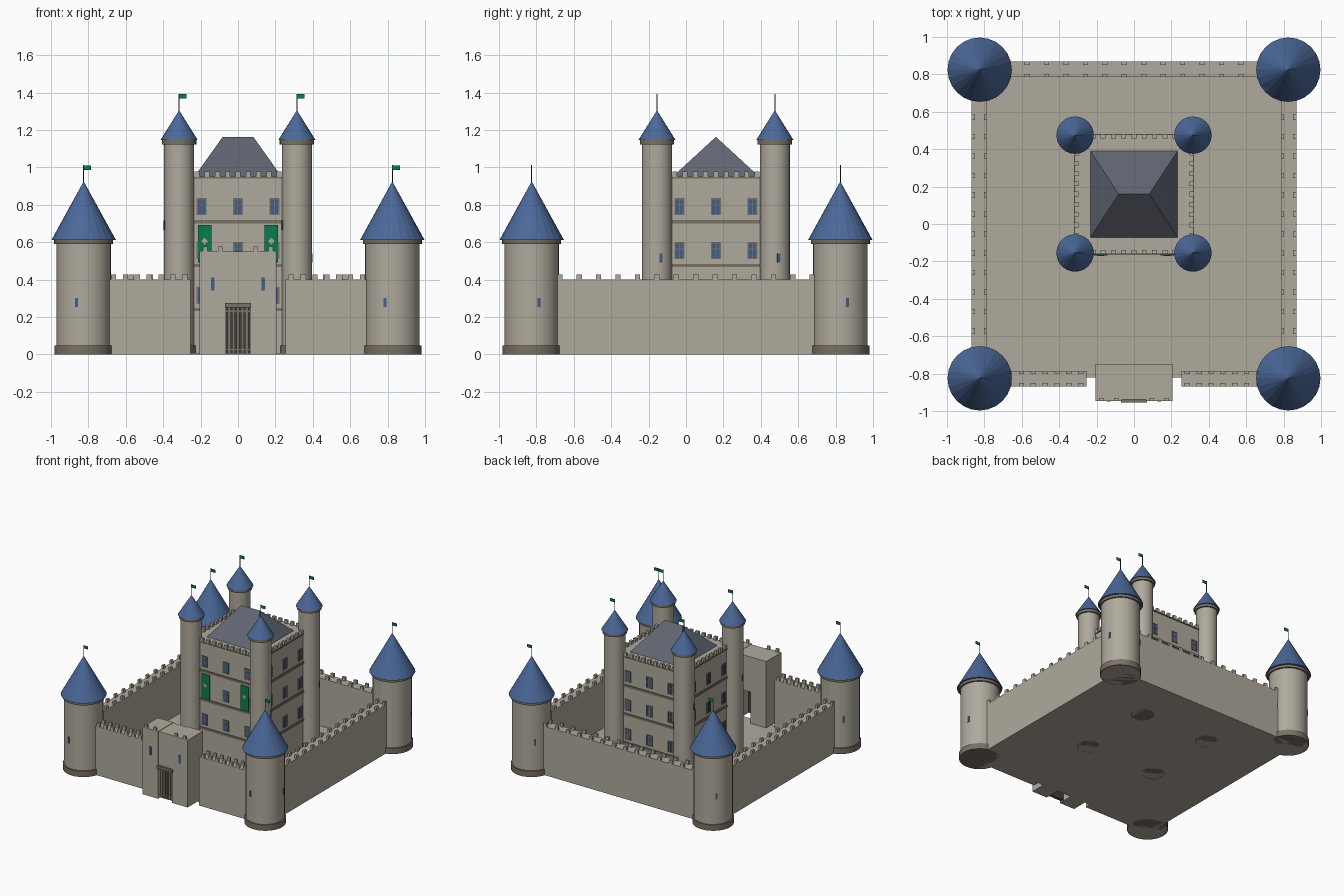
import bpy, bmesh, math
from mathutils import Matrix, Vector

if "Cube" in bpy.data.objects:
    bpy.data.objects.remove(bpy.data.objects["Cube"])


def material(name, r, g, b):
    m = bpy.data.materials.new(name)
    m.use_nodes = True
    m.diffuse_color = (r, g, b, 1)
    bsdf = next(n for n in m.node_tree.nodes if n.type == 'BSDF_PRINCIPLED')
    bsdf.inputs["Base Color"].default_value = (r, g, b, 1)
    bsdf.inputs["Roughness"].default_value = 0.9
    return m


STONE = material("pale_stone", 0.43, 0.40, 0.335)
TRIM = material("dark_stone", 0.19, 0.165, 0.13)
BLUE = material("blue_tiles", 0.07, 0.14, 0.32)
SLATE = material("grey_slate", 0.115, 0.13, 0.165)
GREEN = material("green_cloth", 0.003, 0.20, 0.075)
GLASS = material("blue_glass", 0.05, 0.11, 0.26)
IRON = material("dark_iron", 0.05, 0.05, 0.055)


def finish(bm, name, mat, smooth=False):
    mesh = bpy.data.meshes.new(name)
    bmesh.ops.recalc_face_normals(bm, faces=bm.faces)
    bm.to_mesh(mesh)
    bm.free()
    mesh.materials.append(mat)
    ob = bpy.data.objects.new(name, mesh)
    bpy.context.collection.objects.link(ob)
    if smooth:
        bpy.ops.object.select_all(action='DESELECT')
        ob.select_set(True)
        bpy.context.view_layer.objects.active = ob
        bpy.ops.object.shade_smooth_by_angle(angle=math.radians(35))
    return ob


def add_box(bm, lo, hi, matrix=Matrix()):
    lo, hi = Vector(lo), Vector(hi)
    size = Matrix.Diagonal((*(hi - lo), 1))
    bmesh.ops.create_cube(bm, size=1, matrix=matrix @ Matrix.Translation((lo + hi) / 2) @ size)


def boxes(name, mat, items, matrix=Matrix()):
    bm = bmesh.new()
    for lo, hi in items:
        add_box(bm, lo, hi, matrix)
    return finish(bm, name, mat)


def drum(name, mat, x, y, z0, z1, r0, r1, sides=32, smooth=True):
    bm = bmesh.new()
    bmesh.ops.create_cone(bm, cap_ends=True, segments=sides, radius1=r0, radius2=r1, depth=z1 - z0,
                          matrix=Matrix.Translation((x, y, (z0 + z1) / 2)))
    return finish(bm, name, mat, smooth)


def tower(name, x, y, r, eave, tip, cone_r, slits):
    """Round tower with plinth, collar, conical roof, arrow slits and flag."""
    drum(name + "_body", STONE, x, y, 0, eave, r, r)
    drum(name + "_plinth", TRIM, x, y, 0, 0.048, r + 0.009, r + 0.009)
    drum(name + "_collar", TRIM, x, y, eave - 0.022, eave, r + 0.012, r + 0.012)
    drum(name + "_roof", BLUE, x, y, eave, tip, cone_r, 0, 24, False)
    drum(name + "_flagpole", IRON, x, y, tip - 0.01, tip + 0.088, 0.0025, 0.0025, 8)
    boxes(name + "_flag", GREEN, [((x, y - 0.002, tip + 0.062), (x + 0.04, y + 0.002, tip + 0.086))])
    bm = bmesh.new()
    for angle, z in slits:
        turn = Matrix.Translation((x, y, z)) @ Matrix.Rotation(math.radians(angle), 4, 'Z')
        add_box(bm, (r - 0.01, -0.008, -0.025), (r + 0.003, 0.008, 0.025), turn)
    finish(bm, name + "_slits", GLASS)


SIDES = ((1, "left"), (-1, "right"))
CORNER, KEEP_HALF, KEEP_Y = 0.825, 0.315, 0.16

# Towers at the outer corners and around the keep
for sx, side in SIDES:
    for sy, end in ((-1, "front"), (1, "back")):
        tower(f"{end}_{side}_corner_tower", sx * CORNER, sy * CORNER, 0.146, 0.612, 0.925, 0.172,
              [(15, 0.277), (135, 0.277), (255, 0.277)])
        tower(f"{end}_{side}_keep_tower", sx * KEEP_HALF, KEEP_Y + sy * KEEP_HALF, 0.08, 1.145, 1.305, 0.1,
              [(15, 0.515), (195, 0.69)])

# Courtyard floor
boxes("courtyard_floor", STONE, [((-0.83, -0.82, 0), (0.83, 0.83, 0.006))])


def merlon_row(bm, turn, start, end, count, inner, outer, z, width, height):
    """Row of merlons along local x, facing local -y."""
    for i in range(count):
        x = start + (end - start) * i / (count - 1)
        add_box(bm, (x - width / 2, -outer, z - 0.002), (x + width / 2, -inner, z + height), turn)


def curtain_wall(name, angle, spans):
    turn = Matrix.Rotation(math.radians(angle), 4, 'Z')
    boxes(name, STONE, [((a, -0.868, 0), (b, -0.787, 0.4)) for a, b, *_ in spans], turn)
    bm = bmesh.new()
    for a, b, first, last, count in spans:
        merlon_row(bm, turn, first, last, count, 0.85, 0.868, 0.4, 0.028, 0.028)
        merlon_row(bm, turn, first, last, count, 0.787, 0.803, 0.4, 0.028, 0.028)
    finish(bm, name + "_merlons", STONE)


# Curtain walls, the front one open at the gate
for name, angle in (("left", 90), ("back", 180), ("right", 270)):
    curtain_wall(name + "_wall", angle, [(-0.8, 0.8, -0.675, 0.675, 14)])
curtain_wall("front_wall", 0, [(-0.8, -0.255, -0.665, -0.285, 7), (0.255, 0.8, 0.285, 0.665, 7)])

# Keep body and hipped roof
K = KEEP_HALF
boxes("keep_body", STONE, [((-K, KEEP_Y - K, 0), (K, KEEP_Y + K, 0.95))])
bm = bmesh.new()
eaves = [bm.verts.new((x, KEEP_Y + y, 0.945)) for x, y in
         ((-0.237, -0.237), (0.237, -0.237), (0.237, 0.237), (-0.237, 0.237))]
right, left = (bm.verts.new((x, KEEP_Y, 1.163)) for x in (-0.082, 0.082))
a, b, c, d = eaves
for face in ((a, b, left, right), (b, c, left), (c, d, right, left), (d, a, right), (d, c, b, a)):
    bm.faces.new(face)
finish(bm, "keep_roof", SLATE)

# String courses round the keep
o = K + 0.007
boxes("keep_bands", TRIM, [((-o, KEEP_Y - o, z - 0.009), (o, KEEP_Y + o, z + 0.009)) for z in (0.24, 0.475, 0.71)])
boxes("keep_cornice", TRIM, [((-o, KEEP_Y - o, 0.94), (o, KEEP_Y + o, 0.948))])

# Windows and merlons repeated on the four sides of the keep
frames, panes, merlons = bmesh.new(), bmesh.new(), bmesh.new()
for quarter in range(4):
    turn = Matrix.Translation((0, KEEP_Y, 0)) @ Matrix.Rotation(quarter * math.pi / 2, 4, 'Z')
    merlon_row(merlons, turn, -0.22, 0.22, 9, K - 0.017, K + 0.005, 0.95, 0.026, 0.027)
    for x in (-0.195, 0, 0.195):
        for z in (0.315, 0.555, 0.79):
            spot = turn @ Matrix.Translation((x, -K, z))
            add_box(panes, (-0.024, -0.003, -0.042), (0.024, 0.005, 0.042), spot)
            for s in (-1, 0, 1):
                add_box(frames, (s * 0.023 - 0.003, -0.006, -0.044), (s * 0.023 + 0.003, 0.005, 0.044), spot)
            for h in (-0.042, 0.008, 0.042):
                add_box(frames, (-0.026, -0.006, h - 0.003), (0.026, 0.005, h + 0.003), spot)
finish(panes, "keep_window_panes", GLASS)
finish(frames, "keep_window_frames", TRIM)
finish(merlons, "keep_merlons", STONE)

# Banners hung on the keep front, with a plain lozenge
front = KEEP_Y - K
for s, side in SIDES:
    boxes(side + "_banner", GREEN, [((s * 0.178 - 0.037, front - 0.014, 0.49), (s * 0.178 + 0.037, front - 0.007, 0.692))])
    lozenge = Matrix.Translation((s * 0.178, front - 0.014, 0.605)) @ Matrix.Rotation(math.pi / 4, 4, 'Y')
    boxes(side + "_banner_lozenge", STONE, [((-0.013, -0.003, -0.013), (0.013, 0.003, 0.013))], lozenge)

# Gatehouse: two blocks joined by a bridge over the passage
for s, side in SIDES:
    x0, x1 = sorted((s * 0.064, s * 0.205))
    boxes(side + "_gate_block", STONE, [((x0, -0.946, 0), (x1, -0.748, 0.552))])
    boxes(side + "_gate_slit", GLASS, [((s * 0.135 - 0.01, -0.949, 0.342), (s * 0.135 + 0.01, -0.94, 0.41))])
    boxes(side + "_gate_merlons", STONE,
          [((s * x - 0.012, -0.946, 0.55), (s * x + 0.012, -0.93, 0.578)) for x in (0.095, 0.175)])
boxes("gate_bridge", STONE, [((-0.064, -0.938, 0.262), (0.064, -0.752, 0.549))])
boxes("gate_lintel", TRIM, [((-0.07, -0.955, 0.25), (0.07, -0.925, 0.274))])

# Barred gate
boxes("gate_backing", IRON, [((-0.064, -0.91, 0.004), (0.064, -0.9, 0.262))])
boxes("gate_bars", TRIM, [((x * 0.0235 - 0.0085, -0.925, 0.004), (x * 0.0235 + 0.0085, -0.908, 0.262)) for x in range(-2, 3)]
      + [((-0.064, -0.922, z), (0.064, -0.908, z + 0.012)) for z in (0.02, 0.225)])
